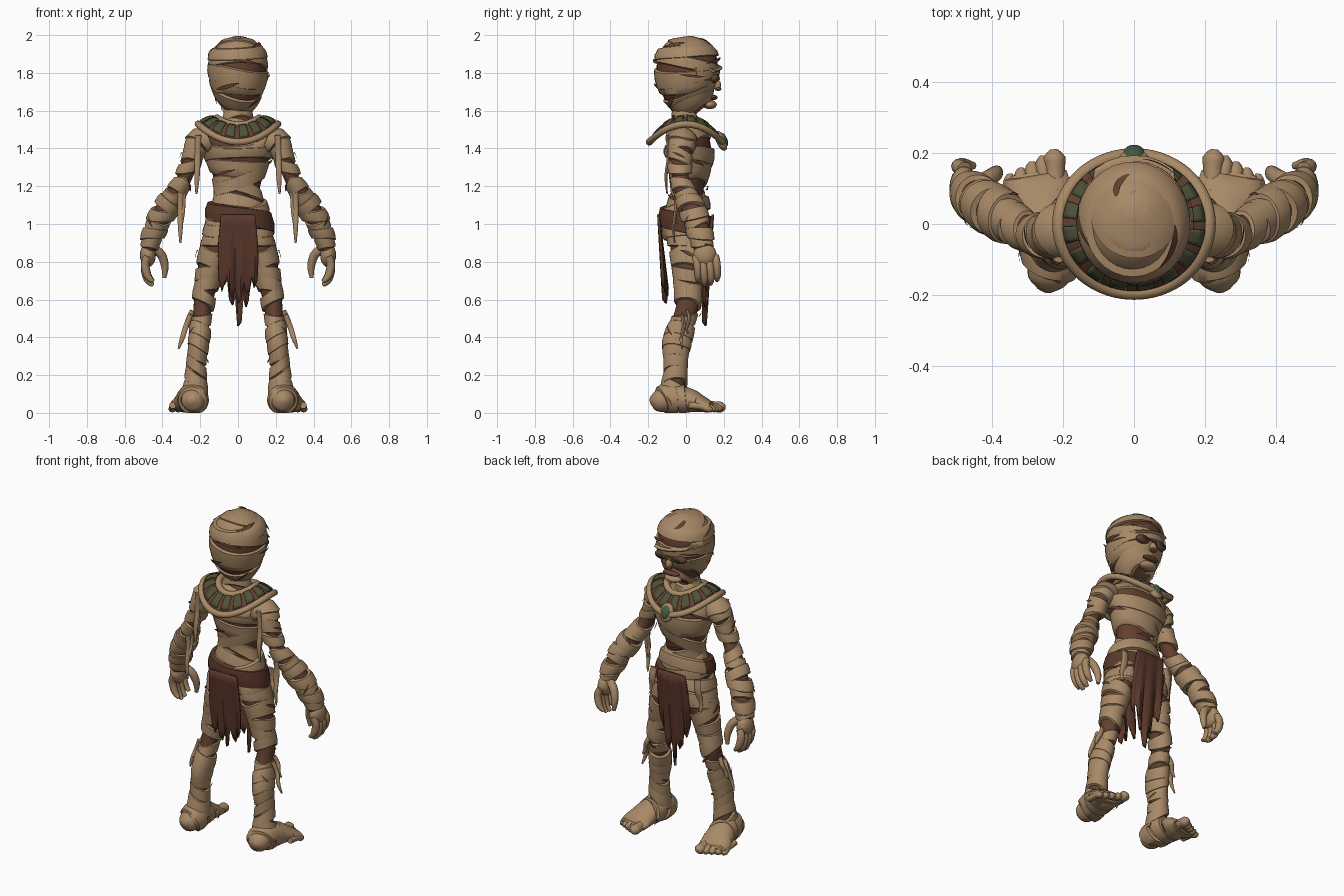
import bpy, bmesh, random
from math import sin, cos, pi, tau, radians
from mathutils import Vector, Matrix

random.seed(7)
if "Cube" in bpy.data.objects:
    bpy.data.objects.remove(bpy.data.objects["Cube"], do_unlink=True)


def material(name, r, g, b):
    m = bpy.data.materials.new(name)
    m.use_nodes = True
    m.diffuse_color = (r, g, b, 1)
    bsdf = next(n for n in m.node_tree.nodes if n.type == 'BSDF_PRINCIPLED')
    bsdf.inputs["Base Color"].default_value = (r, g, b, 1)
    bsdf.inputs["Roughness"].default_value = 0.9
    return m


BANDAGE = material("linen bandage", .39, .25, .135)
SKIN = material("dried skin", .125, .052, .029)
CLOTH = material("brown cloth", .10, .038, .023)
GREEN = material("green tile", .076, .084, .04)
JEWEL = material("green jewel", .055, .105, .052)
EYE = material("dark eye", .025, .025, .014)


def finish(bm, name, mats, mirror=False, thick=0):
    me = bpy.data.meshes.new(name)
    bm.to_mesh(me)
    bm.free()
    for m in mats:
        me.materials.append(m)
    me.shade_smooth()
    me.set_sharp_from_angle(angle=radians(45))
    ob = bpy.data.objects.new(name, me)
    bpy.context.collection.objects.link(ob)
    if mirror:
        mod = ob.modifiers.new("Mirror", 'MIRROR')
        mod.use_mirror_merge = False
    if thick:
        mod = ob.modifiers.new("Solidify", 'SOLIDIFY')
        mod.thickness = thick
        mod.offset = 0


def grid(bm, rows, mat=lambda i: 0, wrap_rows=False, wrap_cols=True):
    """Skin a grid of points; returns the rows of vertices."""
    vs = [[bm.verts.new((p[0], p[1], max(p[2], 0))) for p in row] for row in rows]
    n, m = len(vs), len(vs[0])
    for i in range(n if wrap_rows else n - 1):
        for j in range(m if wrap_cols else m - 1):
            a, b, k = vs[i], vs[(i + 1) % n], (j + 1) % m
            bm.faces.new((a[j], a[k], b[k], b[j])).material_index = mat(i)
    return vs


def band_profile(thick):
    return (-1, -.006), (-.85, thick * .8), (0, thick * 1.2), (.85, thick), (1, -.006)


class Limb:
    """Smooth elliptical tube through stations (x, y, z, radius, radius)."""

    def __init__(self, *stations):
        self.p = [Vector(s) for s in stations]
        self.d = [0]
        for a, b in zip(self.p, self.p[1:]):
            self.d.append(self.d[-1] + (Vector(b[:3]) - Vector(a[:3])).length)
        self.length = self.d[-1]

    def at(self, t):
        s = min(max(t, 0), 1) * self.length
        i = 0
        while i < len(self.p) - 2 and s > self.d[i + 1]:
            i += 1
        f = (s - self.d[i]) / (self.d[i + 1] - self.d[i])
        p, n = self.p, len(self.p)
        a, b, c, e = p[max(i - 1, 0)], p[i], p[i + 1], p[min(i + 2, n - 1)]
        return b + (c - a) * (f / 2) + (a * 2 - b * 5 + c * 4 - e) * (f * f / 2) \
            + (b * 3 - a - c * 3 + e) * (f ** 3 / 2)

    def point(self, t, ang, grow):
        s = self.at(t)
        T = (Vector(self.at(t + .02)[:3]) - Vector(self.at(t - .02)[:3])).normalized()
        u = T.cross(Vector((0, 0, 1) if abs(T.y) > .75 else (0, 1, 0))).normalized()
        v = T.cross(u)
        ra, rb = (max(r + grow * min(1, r / .04), .001) for r in s[3:])
        return Vector(s[:3]) + u * cos(ang) * ra + v * sin(ang) * rb

    def tube(self, bm, rows=36, cols=24, grow=0, mat=lambda i: 0):
        vs = grid(bm, [[self.point(i / rows, tau * j / cols, grow) for j in range(cols)]
                       for i in range(rows + 1)], mat)
        bm.faces.new(vs[0][::-1]).material_index = mat(0)
        bm.faces.new(vs[-1]).material_index = mat(rows - 1)

    def band(self, bm, t, half, tilt, phase, thick, cols=32):
        grid(bm, [[self.point(t + (s * half + tilt * cos(tau * j / cols - phase)) / self.length,
                              tau * j / cols, g) for j in range(cols)]
                  for s, g in band_profile(thick)])

    def slit(self, bm, t, ang, span, slope, half):
        """Thin lens-shaped gap plate lying on the bandages."""
        grid(bm, [[self.point(t + (slope * (j / 6 - 1) + half * s * sin(pi * (j + .3) / 12.6))
                              / self.length, ang + span * (j / 6 - 1), .0155)
                   for j in range(13)] for s in (-1, 0, 1)], wrap_cols=False)


def wrapped(name, limb, count, tilt, mirror=False, skip=(), cap=2, slits=0, reach=.74):
    """Dried body part with crossing bandage turns over it."""
    bm = bmesh.new()
    limb.tube(bm, grow=-.007, mat=lambda i: int(i / 36 > cap))
    finish(bm, name, [SKIN, BANDAGE], mirror)
    bm = bmesh.new()
    step = limb.length / count
    for k in range(count):
        if k not in skip:
            limb.band(bm, (k + .5) / count, step * random.uniform(.54, .68),
                      step * random.uniform(.35, 1) * tilt, random.uniform(0, tau),
                      random.uniform(.002, .012))
    finish(bm, name + "_bandages", [BANDAGE], mirror)
    if slits:
        bm = bmesh.new()
        for k in range(slits):
            limb.slit(bm, .13 + reach * (k + .5) / slits, k * 2.4 + random.uniform(-.3, .3),
                      random.uniform(.3, .5), random.choice((-1, 1)) * random.uniform(.01, .022),
                      random.uniform(.006, .01))
        finish(bm, name + "_gaps", [SKIN], mirror)


def tubes(name, mat, paths, mirror=False):
    bm = bmesh.new()
    for path in paths:
        Limb(*path).tube(bm, 12, 12)
    finish(bm, name, [mat], mirror)


def ball(name, mat, loc, size, mirror=False, pitch=0):
    bm = bmesh.new()
    bmesh.ops.create_uvsphere(bm, u_segments=20, v_segments=12, radius=1,
                              matrix=Matrix.Translation(loc) @ Matrix.Rotation(pitch, 4, 'X')
                              @ Matrix.Diagonal((*size, 1)))
    finish(bm, name, [mat], mirror)


# Torso with neck, and head
wrapped("torso", Limb((0, 0, .93, .12, .09), (0, 0, 1, .15, .11), (0, 0, 1.08, .145, .105),
                      (0, .01, 1.17, .122, .088), (0, .015, 1.25, .138, .1),
                      (0, .02, 1.35, .17, .12), (0, .01, 1.43, .19, .122),
                      (0, -.01, 1.5, .16, .096), (0, -.01, 1.54, .085, .07),
                      (0, 0, 1.6, .066, .064), (0, .01, 1.67, .062, .062)),
        11, .8, slits=6, reach=.55)
wrapped("head", Limb((0, .08, 1.605, .06, .075), (0, .045, 1.65, .1, .115),
                     (0, .015, 1.72, .138, .152), (0, .005, 1.8, .154, .167),
                     (0, .01, 1.88, .15, .163), (0, .015, 1.94, .118, .132),
                     (0, .02, 1.98, .07, .08), (0, .02, 1.995, .01, .012)),
        7, .65, cap=.8, slits=11, reach=.85)

# Face with a slanted brow wrap
ball("eye_sockets", SKIN, (.06, .149, 1.772), (.046, .027, .026), True)
ball("eyes", EYE, (.06, .162, 1.772), (.028, .017, .016), True)
ball("nose", BANDAGE, (0, .166, 1.735), (.02, .02, .03))
ball("nostrils", SKIN, (.011, .172, 1.715), (.011, .015, .01), True)
ball("mouth", SKIN, (0, .145, 1.67), (.055, .022, .014))
ball("chin", BANDAGE, (0, .125, 1.632), (.055, .038, .024))
tubes("brow_wrap", BANDAGE, [((-.148, .05, 1.85, .01, .024), (-.09, .138, 1.84, .01, .026),
                             (0, .167, 1.826, .01, .026), (.09, .138, 1.812, .01, .026),
                             (.148, .05, 1.806, .01, .024))])

# Arms and hands
wrapped("arms", Limb((.15, -.02, 1.45, .06, .06), (.212, -.02, 1.425, .066, .07),
                     (.24, -.03, 1.36, .05, .06), (.28, -.03, 1.25, .045, .05),
                     (.315, -.015, 1.19, .051, .055), (.365, .02, 1.11, .058, .061),
                     (.412, .05, 1.03, .058, .063), (.447, .075, .95, .053, .06),
                     (.472, .09, .87, .044, .055)), 12, .55, True, skip=(4,), slits=4)
ball("palms", BANDAGE, (.477, .1, .835), (.042, .062, .064), True)
fingers = []
for k in range(4):
    y, drop = .052 + .034 * k, (.02, 0, .005, .025)[k]
    fingers.append(((.477, y, .83, .021, .021), (.492, y + .008, .765 + drop, .022, .021),
                    (.478, y + .012, .705 + drop, .02, .019),
                    (.45, y + .01, .675 + drop, .01, .01)))
fingers.append(((.45, .11, .875, .024, .024), (.405, .13, .835, .024, .024),
                (.387, .145, .775, .02, .02), (.39, .15, .715, .01, .01)))
tubes("fingers", BANDAGE, fingers, True)

# Legs, feet and toes
wrapped("legs", Limb((.085, 0, 1, .08, .095), (.1, .01, .92, .082, .105),
                     (.14, .015, .8, .075, .092), (.165, .01, .68, .061, .07),
                     (.185, .01, .58, .056, .066), (.195, -.02, .47, .05, .064),
                     (.21, -.05, .36, .049, .07), (.22, -.055, .25, .047, .056),
                     (.225, -.06, .17, .054, .06), (.23, -.065, .09, .066, .075)),
        15, .65, True, skip=(7,), slits=5)
wrapped("feet", Limb((.24, -.19, .055, .015, .015), (.24, -.18, .058, .04, .038),
                     (.238, -.15, .062, .066, .064), (.238, -.07, .075, .072, .072),
                     (.25, .01, .068, .075, .06), (.268, .09, .043, .086, .036),
                     (.274, .14, .028, .08, .022)),
        5, .5, True, skip=(0,), cap=-1, slits=2)
toes = []
for k in range(5):
    x, y, r = .222 + .031 * k, .203 - .017 * k, .028 if k == 0 else .022 - .001 * k
    toes.append(((x, y - .12, .04, r, r), (x, y - .05, .033, r, r),
                 (x + .002, y - .015, r + .002, r * 1.1, r),
                 (x + .003, y + .006, r, r * .4, r * .4)))
tubes("toes", BANDAGE, toes, True)


# Jewelled collar, saddle shaped over the shoulders
def collar(ang, f, lift=0):
    dip = sin(ang) ** 2
    return Vector(((.1 + .112 * f) * cos(ang), (.095 + .1 * f) * sin(ang),
                   1.56 - .032 * f - (.03 + .065 * f) * dip + .015 * sin(pi * f) + lift))


N = 80
bm = bmesh.new()
grid(bm, [[collar(tau * j / N, 1 - i / 6) for j in range(N)] for i in range(7)])
finish(bm, "collar_base", [SKIN], thick=.012)
bm = bmesh.new()
for k in range(16):
    grid(bm, [[collar(tau * (k + .1 + .165 * j) / 16, .88 - i * .15, .009) for j in range(5)]
              for i in range(5)], wrap_cols=False)
finish(bm, "collar_tiles", [GREEN], thick=.009)
for name, f, r in (("collar_outer_rim", .99, .019), ("collar_inner_rim", .1, .019)):
    bm = bmesh.new()
    rows = []
    for j in range(N):
        a = tau * j / N
        out = Vector((cos(a), sin(a), 0))
        rows.append([collar(a, f) + out * r * cos(b) + Vector((0, 0, r * sin(b)))
                     for b in (tau * i / 10 for i in range(10))])
    grid(bm, rows, wrap_rows=True)
    bmesh.ops.recalc_face_normals(bm, faces=bm.faces)
    finish(bm, name, [BANDAGE])
ball("amulet_setting", BANDAGE, (0, .186, 1.44), (.045, .026, .056), pitch=.4)
ball("amulet_jewel", JEWEL, (0, .197, 1.445), (.031, .022, .041), pitch=.4)

# Sash slung round the back and one hip, and a linen belt
hips = Limb((0, 0, .88, .175, .12), (0, 0, .95, .18, .125), (0, 0, 1.05, .16, .125),
            (0, 0, 1.16, .132, .105))
bm = bmesh.new()
turn = [j / 36 for j in range(37)]
grid(bm, [[hips.point(.72 - .36 * f + s * (.035 + .035 * f) / hips.length,
                      (pi + 1.5) * f - .3, g) for f in turn]
          for s, g in band_profile(.018)], wrap_cols=False)
finish(bm, "hip_sash", [CLOTH])
bm = bmesh.new()
hips.band(bm, .7, .036, .035, -1.8, .012)
finish(bm, "belt", [BANDAGE])
bm = bmesh.new()
hips.band(bm, .3, .06, .02, 2, .003)
finish(bm, "hip_wrap", [BANDAGE])


# Ragged loincloth panels
def panel(name, y_top, y_low, hems):
    n, rows = len(hems), []
    for i in range(9):
        f = i / 8
        rows.append([((2 * j / (n - 1) - 1) * (.09 + .016 * sin(pi * f * .8)),
                      y_top + (y_low - y_top) * f + .012 * sin(j * 1.3) * f,
                      1.05 + (hem - 1.05) * f) for j, hem in enumerate(hems)])
    bm = bmesh.new()
    grid(bm, rows, wrap_cols=False)
    finish(bm, name, [CLOTH], thick=.014)


panel("loincloth_back", -.146, -.11,
      (.7, .64, .68, .73, .64, .61, .66, .58, .6, .7, .64, .62, .72, .66, .7))
panel("loincloth_front", .142, .1,
      (.74, .66, .68, .7, .6, .57, .62, .46, .48, .6, .56, .6, .72, .67, .72))


# Loose bandage ends
def end(x, y, top, low, width, lean=0):
    h = top - low
    return ((x, y, top, width, .008), (x + lean * .4, y + .008, top - h * .35, width, .009),
            (x + lean * .7, y - .006, top - h * .7, width * .9, .008),
            (x + lean, y, low, width * .35, .004))


tubes("loose_bandage_ends", BANDAGE, [
    end(.21, -.1, 1.47, 1.16, .016, .01), end(.23, -.075, 1.43, 1.22, .012, -.02),
    end(.305, -.06, 1.2, .9, .015, 0), end(.285, -.05, 1.2, 1.0, .012, .01),
    end(.25, -.02, .52, .34, .014, .065), end(.24, .01, .54, .42, .015, .05),
    end(.15, .1, 1.03, .84, .022, .02)], True)
